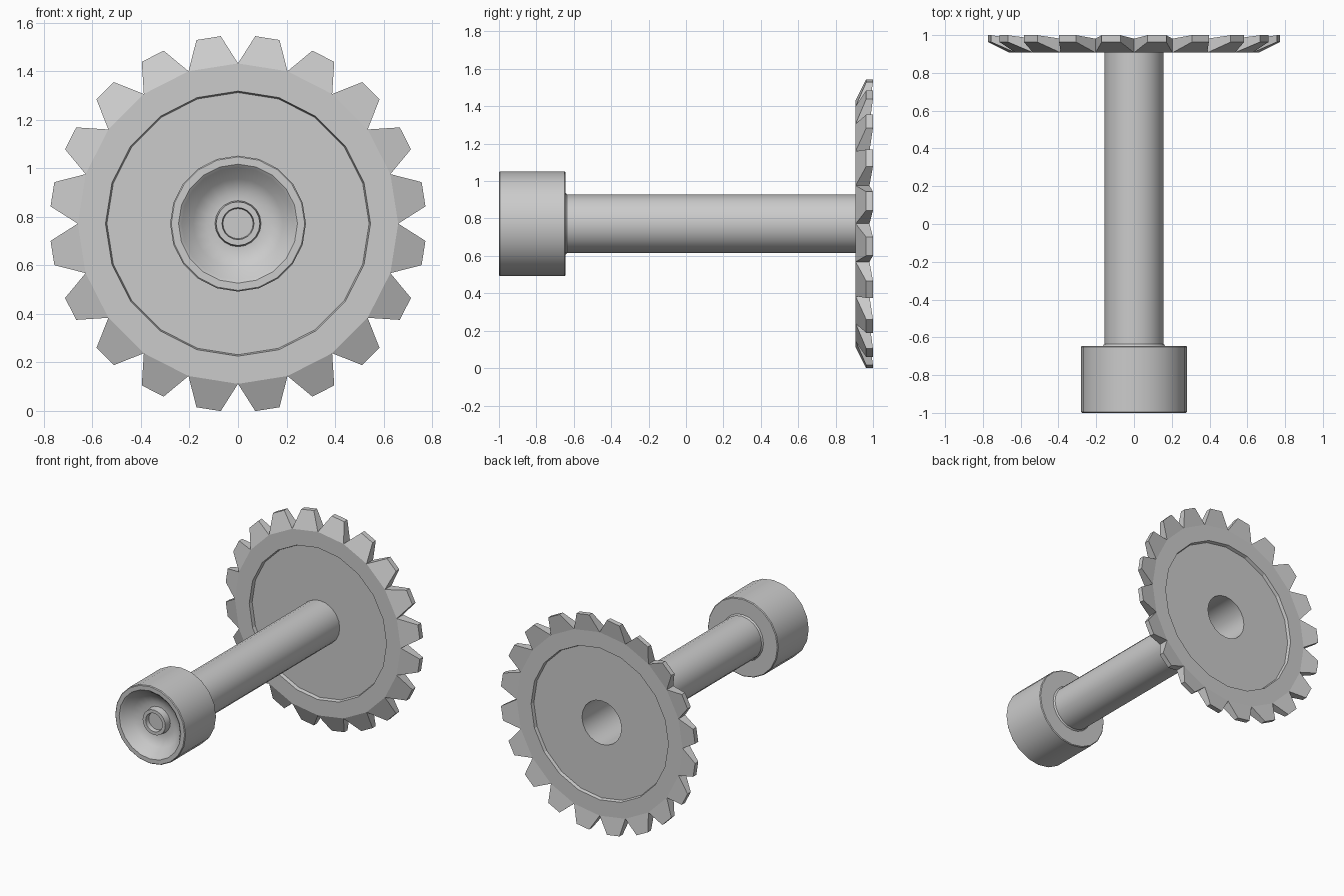
import bpy, bmesh, math
from mathutils import Vector, Matrix

if "Cube" in bpy.data.objects:
    bpy.data.objects.remove(bpy.data.objects["Cube"])

SIDES = 20
CZ = 0.772   # height of the axle line


def lathe(bm, profile):
    """Turn (radius, y) points about the axle; return faces grouped by profile span."""
    rings = []
    for r, y in profile:
        ring = []
        for i in range(SIDES):
            a = 2 * math.pi * i / SIDES
            ring.append(bm.verts.new((r * math.sin(a), y, CZ + r * math.cos(a))))
        rings.append(ring)
    spans = []
    for p, q in zip(rings, rings[1:]):
        spans.append([bm.faces.new((p[i], p[(i + 1) % SIDES], q[(i + 1) % SIDES], q[i]))
                      for i in range(SIDES)])
    return spans


def finish(bm, name, smooth):
    bmesh.ops.recalc_face_normals(bm, faces=bm.faces[:])
    mesh = bpy.data.meshes.new(name)
    bm.to_mesh(mesh)
    bm.free()
    ob = bpy.data.objects.new(name, mesh)
    bpy.context.collection.objects.link(ob)
    if smooth:
        bpy.ops.object.select_all(action='DESELECT')
        ob.select_set(True)
        bpy.context.view_layer.objects.active = ob
        bpy.ops.object.shade_smooth_by_angle(angle=math.radians(30))
    return ob


# Dished head with a small socketed nub
bm = bmesh.new()
spans = lathe(bm, [(0.005, -0.925), (0.062, -0.925), (0.066, -0.955), (0.09, -0.955),
                   (0.095, -0.905), (0.13, -0.905), (0.185, -0.93), (0.232, -0.99),
                   (0.245, -1.0), (0.275, -1.0), (0.28, -0.995), (0.28, -0.65),
                   (0.275, -0.645), (0.165, -0.645), (0.157, -0.635)])
bm.verts.ensure_lookup_table()
bmesh.ops.pointmerge(bm, verts=bm.verts[:SIDES], merge_co=(0, -0.925, CZ))
finish(bm, "head", True)

# Hollow shaft, open at the gear end
bm = bmesh.new()
lathe(bm, [(0.157, -0.637), (0.157, 0.958)])
finish(bm, "shaft", True)

# Gear wheel with recessed web on both sides
bm = bmesh.new()
spans = lathe(bm, [(0.157, 0.932), (0.54, 0.932), (0.546, 0.907), (0.66, 0.907),
                   (0.66, 0.981), (0.546, 0.981), (0.54, 0.958), (0.157, 0.958)])
bmesh.ops.recalc_face_normals(bm, faces=bm.faces[:])

# Teeth: each outer rim face pulled out, tapered and leaned backwards
teeth = bmesh.ops.extrude_discrete_faces(bm, faces=spans[3])["faces"]
for f in teeth:
    c = f.calc_center_median()
    out = Vector((c.x, 0, c.z - CZ)).normalized()
    for v in f.verts:
        v.co = c + (v.co - c) * 0.49 + out * 0.122 + Vector((0, 0.0375, 0))
finish(bm, "gear", False)
